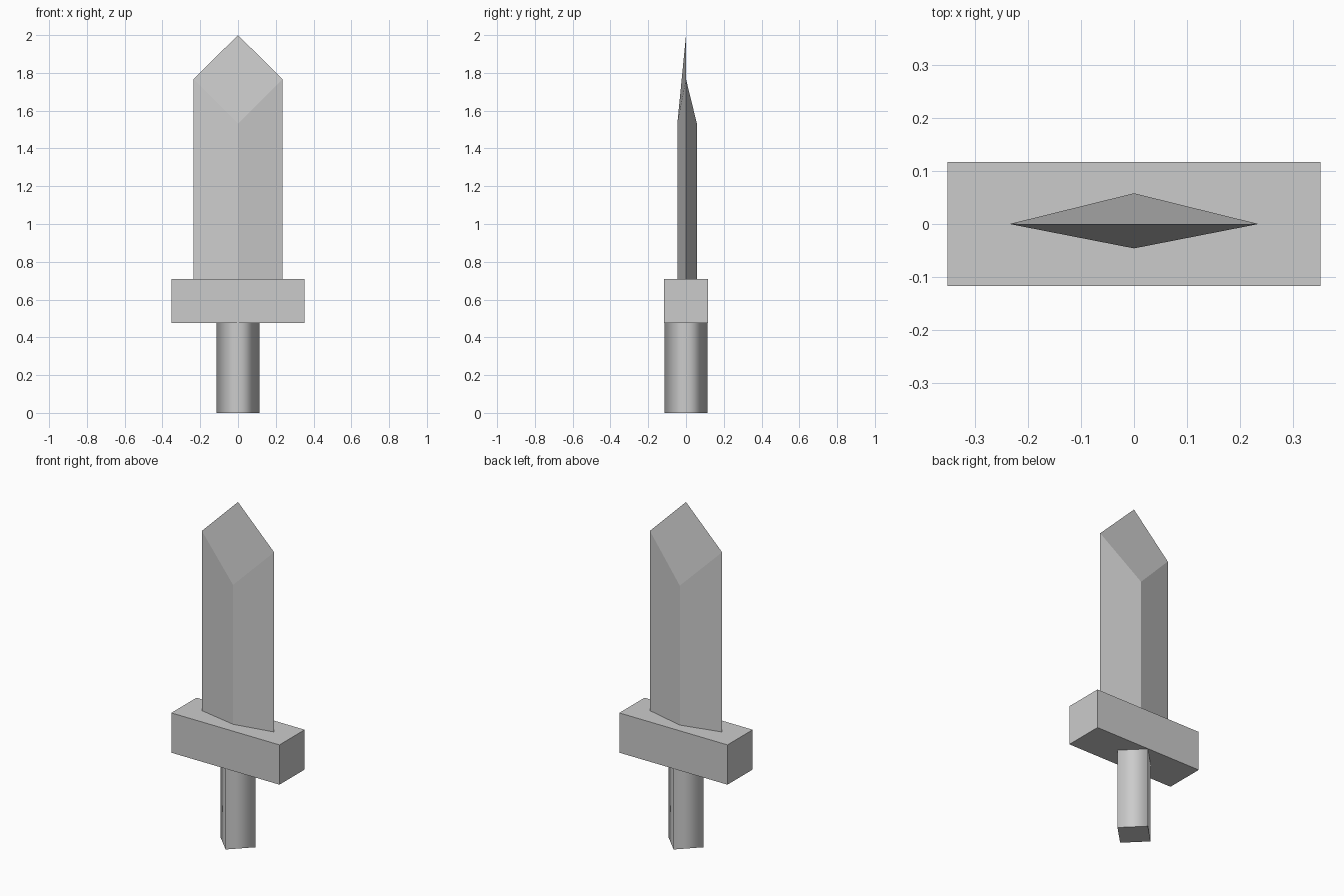
import bpy
import bmesh

cube = bpy.data.objects.get("Cube")
if cube:
    bpy.data.objects.remove(cube, do_unlink=True)

steel = bpy.data.materials.new("grey_metal")
GREY = (0.6, 0.6, 0.6, 1)
steel.use_nodes = True
steel.diffuse_color = GREY
steel.node_tree.nodes["Principled BSDF"].inputs["Base Color"].default_value = GREY


def finish(bm, name):
    mesh = bpy.data.meshes.new(name)
    bm.to_mesh(mesh)
    bm.free()
    mesh.materials.append(steel)
    obj = bpy.data.objects.new(name, mesh)
    bpy.context.collection.objects.link(obj)
    return obj


def prism(name, outline, bottom, top):
    """Extrude a counter-clockwise xy outline from bottom to top."""
    bm = bmesh.new()
    low = [bm.verts.new((x, y, bottom)) for x, y in outline]
    high = [bm.verts.new((x, y, top)) for x, y in outline]
    bm.faces.new(low[::-1])
    bm.faces.new(high)
    n = len(outline)
    for i in range(n):
        j = (i + 1) % n
        side = bm.faces.new((low[i], low[j], high[j], high[i]))
        side.smooth = name == "handle"
    return finish(bm, name)


# Handle: diamond section, softly shaded sides with flat ends
R = 0.115
prism("handle", [(R, 0), (0, R), (-R, 0), (0, -R)], 0, 0.476)

# Crossguard: plain block
W, D = 0.352, 0.117
prism("crossguard", [(-W, -D), (W, -D), (W, D), (-W, D)], 0.476, 0.71)

# Blade: thin diamond section with a pointed tip
bm = bmesh.new()
section = [(0.235, 0, 1.767), (0, 0.058, 1.53), (-0.235, 0, 1.767), (0, -0.046, 1.53)]
base = [bm.verts.new((x, y, 0.71)) for x, y, z in section]
right, back, left, front = shoulder = [bm.verts.new(p) for p in section]
tip = bm.verts.new((0, 0, 2))
bm.faces.new(base[::-1])
for i in range(4):
    j = (i + 1) % 4
    bm.faces.new((base[i], base[j], shoulder[j], shoulder[i]))
bm.faces.new((front, right, tip, left))
bm.faces.new((right, back, left, tip))
finish(bm, "blade")
